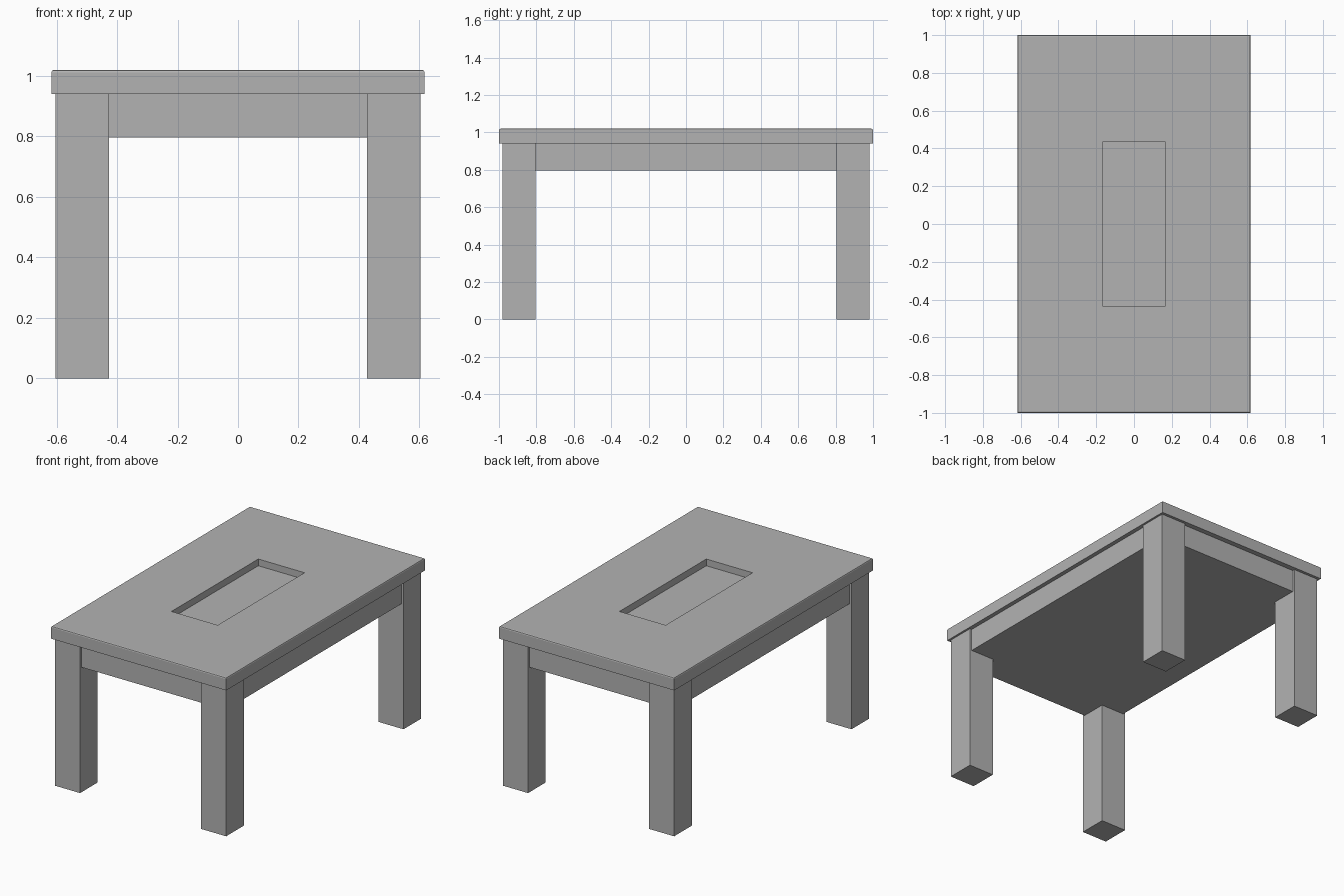
import bpy
import bmesh
from mathutils import Vector

default_cube = bpy.data.objects.get("Cube")
if default_cube:
    bpy.data.objects.remove(default_cube, do_unlink=True)

grey = bpy.data.materials.new("plain_grey")
grey.use_nodes = True
colour = (0.45, 0.45, 0.45, 1)
grey.diffuse_color = colour
grey.node_tree.nodes["Principled BSDF"].inputs["Base Color"].default_value = colour

TOP_Z, TOP_BOTTOM, APRON_BOTTOM = 1.02, 0.94, 0.796


def box_mesh(low, high):
    """A bmesh box between two opposite corners."""
    low, high = Vector(low), Vector(high)
    bm = bmesh.new()
    bmesh.ops.create_cube(bm, size=1)
    bmesh.ops.scale(bm, vec=high - low, verts=bm.verts)
    bmesh.ops.translate(bm, vec=(low + high) / 2, verts=bm.verts)
    return bm


def finish(bm, name):
    mesh = bpy.data.meshes.new(name)
    bm.to_mesh(mesh)
    bm.free()
    mesh.materials.append(grey)
    obj = bpy.data.objects.new(name, mesh)
    bpy.context.collection.objects.link(obj)
    return obj


# Tabletop: slab with a small bevel round its upper edge
bm = box_mesh((-0.617, -1, TOP_BOTTOM), (0.617, 1, TOP_Z))
rim = [e for e in bm.edges if all(v.co.z > TOP_Z - 0.001 for v in e.verts)]
bmesh.ops.bevel(bm, geom=rim, offset=0.008, segments=2, profile=0.5, affect='EDGES')

# Rectangular tray sunk into the middle of the tabletop
bm.normal_update()
top = max(bm.faces, key=lambda f: f.calc_center_median().z)
bmesh.ops.inset_individual(bm, faces=[top], thickness=0.3)
for v in top.verts:
    v.co.x = 0.163 if v.co.x > 0 else -0.163
    v.co.y = 0.437 if v.co.y > 0 else -0.437
sunk = bmesh.ops.extrude_face_region(bm, geom=[top])["geom"]
bmesh.ops.translate(bm, vec=(0, 0, -0.043),
                    verts=[g for g in sunk if isinstance(g, bmesh.types.BMVert)])
if top.is_valid:
    bmesh.ops.delete(bm, geom=[top], context='FACES_ONLY')
bmesh.ops.recalc_face_normals(bm, faces=bm.faces)
finish(bm, "tabletop")

# Solid apron block under the top, set back slightly from the leg faces
finish(box_mesh((-0.59, -0.967, APRON_BOTTOM), (0.59, 0.967, TOP_BOTTOM)), "apron")

# Four square legs
for side, sx in (("left", 1), ("right", -1)):
    for end, sy in (("front", -1), ("back", 1)):
        x, y, half = sx * 0.515, sy * 0.893, 0.089
        finish(box_mesh((x - half, y - half, 0), (x + half, y + half, TOP_BOTTOM)),
               f"{end}_{side}_leg")
